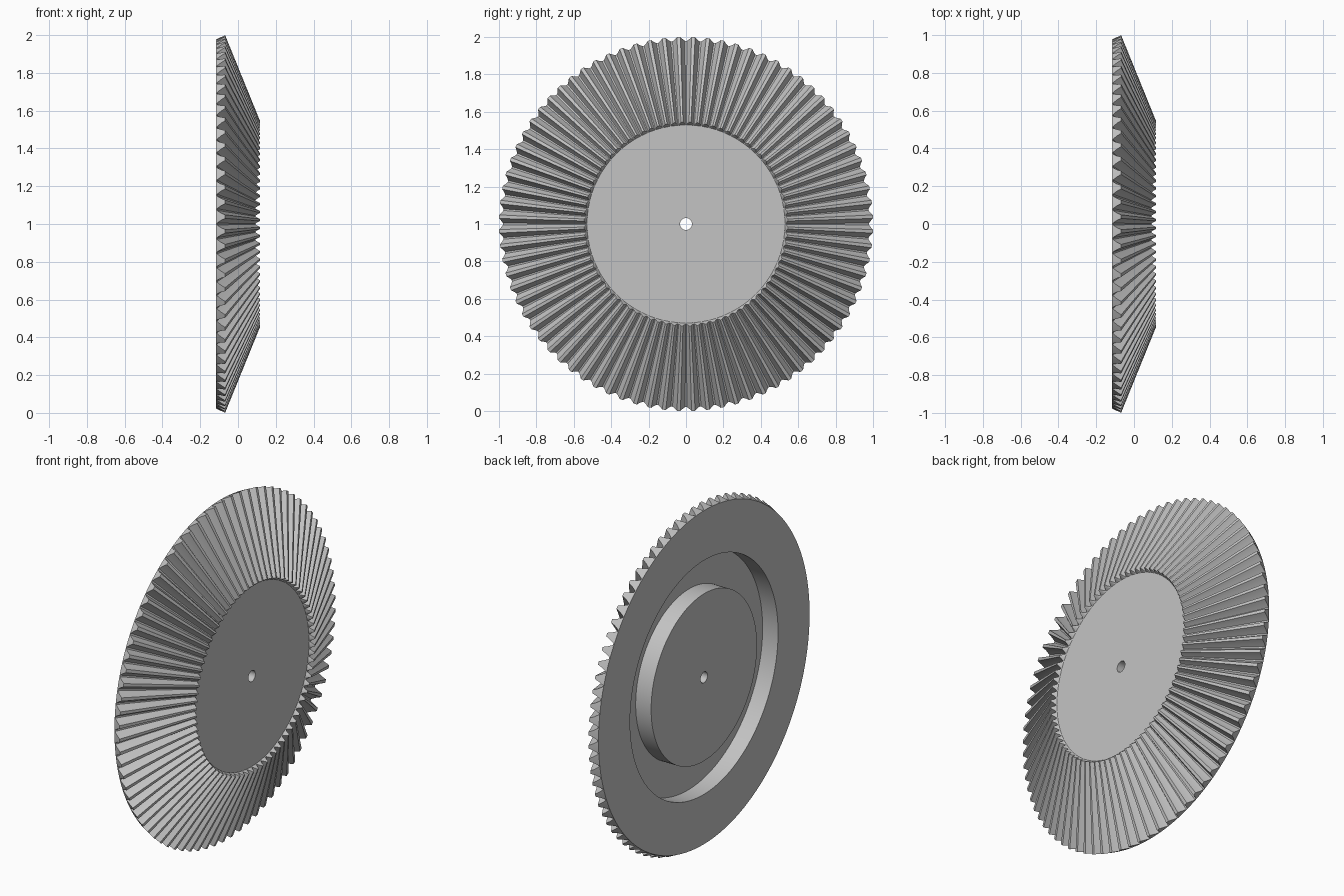
import bpy, bmesh, math
from mathutils import Vector

cube = bpy.data.objects.get("Cube")
if cube:
    bpy.data.objects.remove(cube, do_unlink=True)

TEETH = 80
# one tooth: (fraction of the pitch, height from root 0 to tip 1), valley at fraction 0
TOOTH = [(0.06, 0), (0.25, 0.5), (0.38, 1), (0.62, 1), (0.75, 0.5), (0.94, 0)]

# cross-section around the x axis: (x, radius) at the root, (x, radius) at the tooth tip
BACK = -0.117
FACE = 0.09


def plain(x, r):
    return (x, r), (x, r)


SECTION = [
    plain(BACK, 0.032),                      # bore, back
    plain(BACK, 0.49),                       # hub edge
    plain(-0.017, 0.49),                     # groove floor, inner
    plain(-0.017, 0.685),                    # groove floor, outer
    plain(BACK, 0.685),                      # groove rim
    plain(BACK, 0.977),                      # back outer edge
    ((-0.112, 0.979), (-0.068, 1.0)),        # heel of the teeth
    ((0.093, 0.535), (0.117, 0.545)),        # toe of the teeth
    plain(FACE, 0.529),                      # front disc edge
    plain(FACE, 0.032),                      # bore, front
]


def make_ring(bm, root, tip):
    verts = []
    for i in range(TEETH):
        for frac, height in TOOTH:
            x, r = Vector(root).lerp(Vector(tip), height)
            a = math.tau * (i + frac) / TEETH
            verts.append(bm.verts.new((x, r * math.cos(a), 1 + r * math.sin(a))))
    return verts


# loft the closed section into a toothed wheel
bm = bmesh.new()
rings = [make_ring(bm, root, tip) for root, tip in SECTION]
for a, b in zip(rings, rings[1:] + rings[:1]):
    n = len(a)
    for j in range(n):
        k = (j + 1) % n
        bm.faces.new((a[j], a[k], b[k], b[j]))
bmesh.ops.recalc_face_normals(bm, faces=bm.faces)
mesh = bpy.data.meshes.new("bevel_gear")
bm.to_mesh(mesh)
bm.free()

# plain steel grey
steel = bpy.data.materials.new("steel_grey")
steel.use_nodes = True
colour = (0.55, 0.55, 0.55, 1)
steel.diffuse_color = colour
steel.node_tree.nodes["Principled BSDF"].inputs["Base Color"].default_value = colour
mesh.materials.append(steel)

gear = bpy.data.objects.new("bevel_gear", mesh)
bpy.context.collection.objects.link(gear)
bpy.ops.object.select_all(action="DESELECT")
gear.select_set(True)
bpy.context.view_layer.objects.active = gear
bpy.ops.object.shade_smooth_by_angle(angle=math.radians(20))
